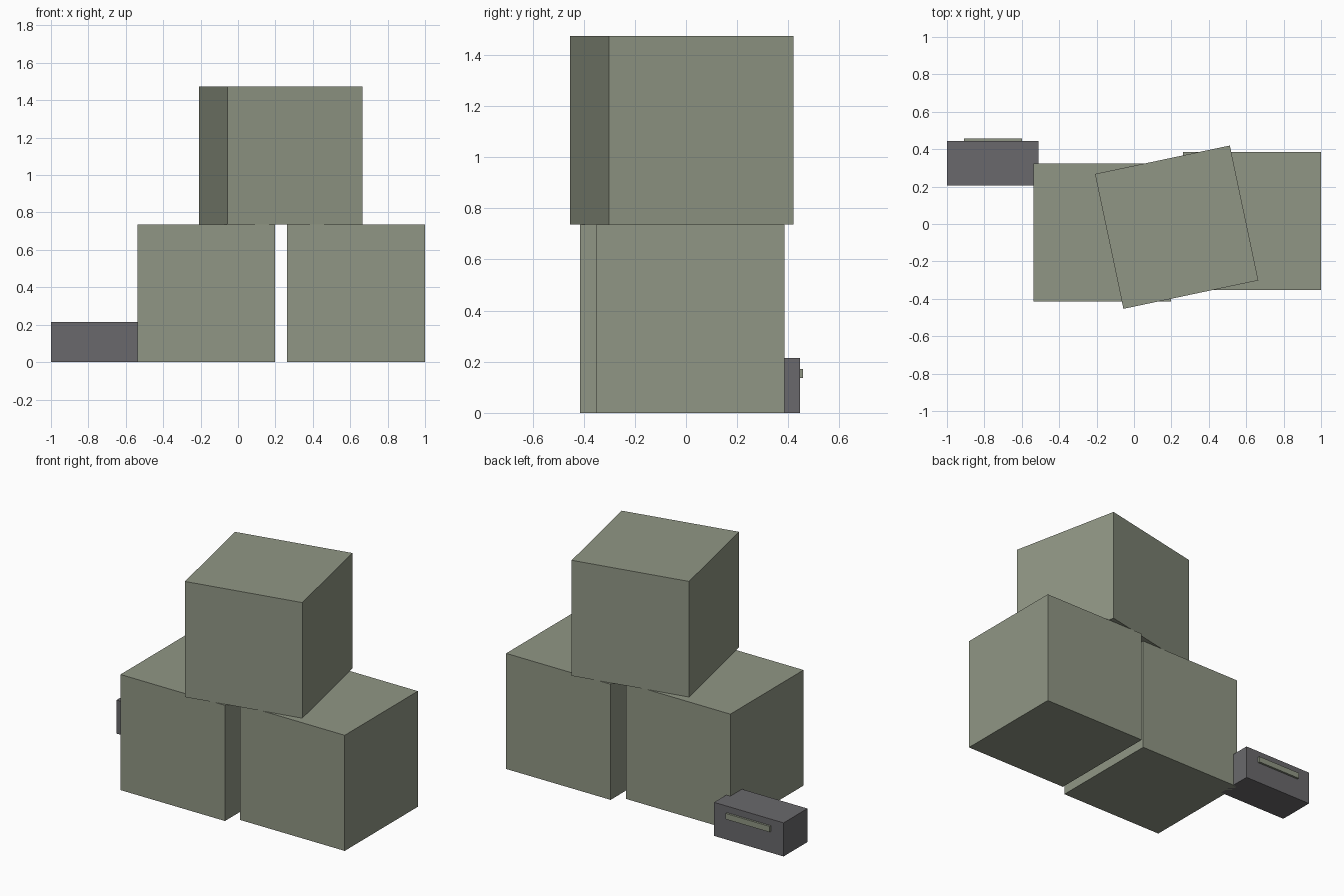
import bpy
from math import radians
from mathutils import Matrix

cube = bpy.data.objects.get("Cube")
if cube:
    bpy.data.objects.remove(cube, do_unlink=True)

import bmesh


def material(name, rgb):
    mat = bpy.data.materials.new(name)
    mat.use_nodes = True
    mat.diffuse_color = (*rgb, 1)
    mat.node_tree.nodes["Principled BSDF"].inputs["Base Color"].default_value = (*rgb, 1)
    return mat


def box(name, centre, size, mat, turn=0):
    """Flat-sided box, centred on a point and turned about z."""
    mesh = bpy.data.meshes.new(name)
    bm = bmesh.new()
    bmesh.ops.create_cube(bm, size=1, matrix=Matrix.Diagonal((*size, 1)))
    bm.to_mesh(mesh)
    bm.free()
    mesh.materials.append(mat)
    obj = bpy.data.objects.new(name, mesh)
    obj.location = centre
    obj.rotation_euler.z = radians(turn)
    bpy.context.collection.objects.link(obj)
    return obj


sage = material("sage green", (0.28, 0.307, 0.233))
charcoal = material("charcoal grey", (0.144, 0.141, 0.150))

# Three stacked crates
side = 0.737
for name, x, y, level, turn in (
    ("right_crate", -0.17, -0.046, 0, 0),
    ("left_crate", 0.631, 0.016, 0, 0),
    ("top_crate", 0.228, -0.017, 1, 11.9),
):
    box(name, (x, y, side * (level + 0.5)), (side,) * 3, sage, turn)

# Small case beside the stack, with a raised strip on its back
box("small_case", (-0.755, 0.325, 0.107), (0.49, 0.24, 0.214), charcoal)
box("case_strip", (-0.755, 0.448, 0.154), (0.31, 0.02, 0.037), sage)
